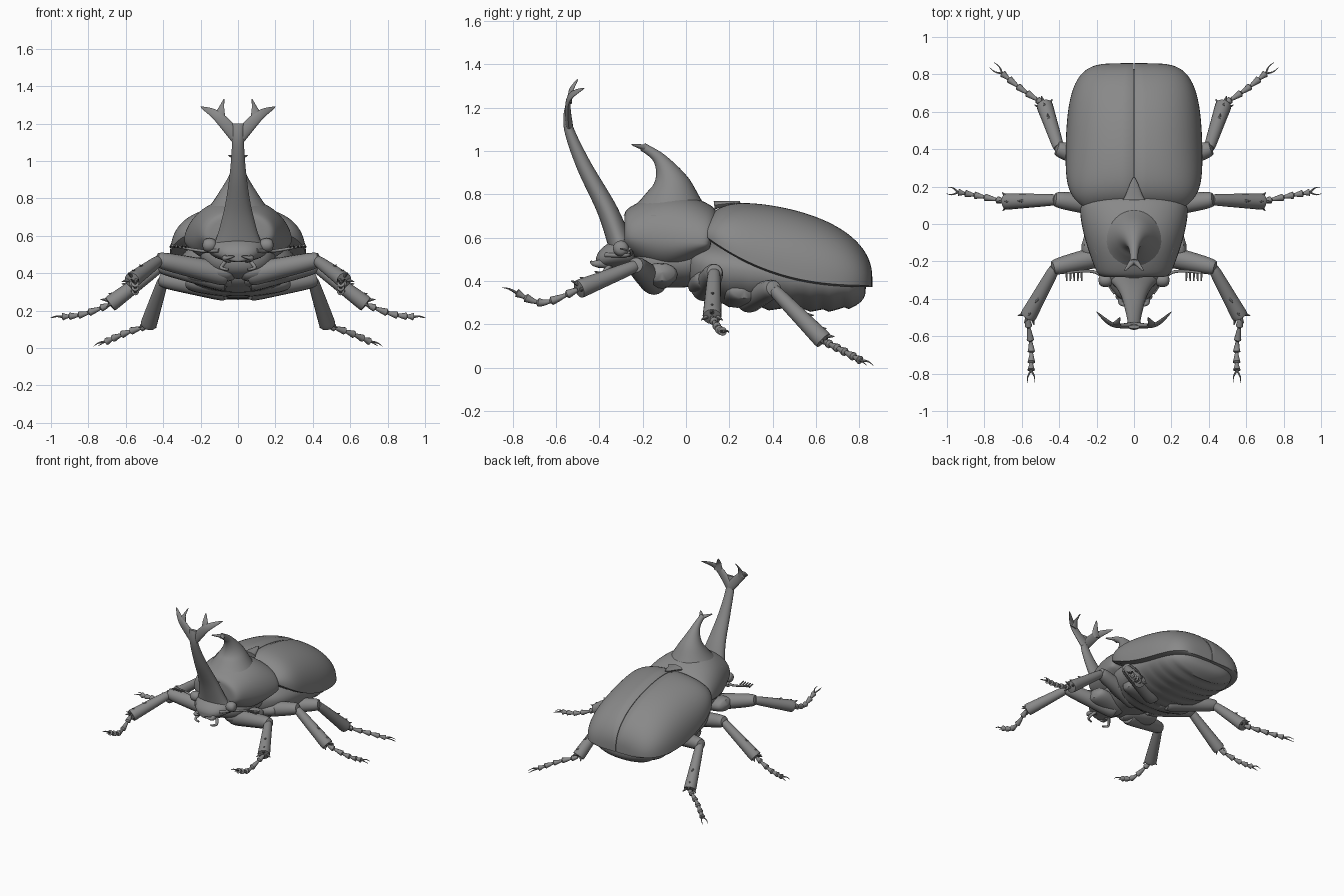
import bpy, bmesh
from math import sin, cos, pi, exp, copysign
from mathutils import Vector

cube = bpy.data.objects.get("Cube")
if cube:
    bpy.data.objects.remove(cube, do_unlink=True)

shell = bpy.data.materials.new("shell grey")
shell.use_nodes = True
grey = (.25, .25, .25, 1)
shell.diffuse_color = grey
shell.node_tree.nodes["Principled BSDF"].inputs["Base Color"].default_value = grey
parts = []
SIDEWAYS, UPWARD = Vector((1, 0, 0)), Vector((0, 0, 1))


def taper(start, end, power=1):
    """Thickness that shrinks from start to end along a part."""
    return lambda t: end + (start - end) * (1 - t) ** power


def rounded(t, power):
    """Superellipse from zero to one and back, for rounded ends."""
    return max(0, 1 - abs(2 * t - 1) ** power) ** (1 / power)


def closing(t, power):
    """Superellipse that starts at one and closes at the far end."""
    return max(0, 1 - t ** power) ** (1 / power)


def eased(count):
    """Steps from zero to one, closer together near both ends."""
    return [(1 - cos(pi * i / count)) / 2 for i in range(count + 1)]


def bent(value, power):
    return copysign(abs(value) ** power, value)


def skin(name, rings, mirror):
    """Bridge closed rings of points and cap both ends."""
    bm = bmesh.new()
    loops = [[bm.verts.new(point) for point in ring] for ring in rings]
    count = len(loops[0])
    for near, far in zip(loops, loops[1:]):
        for i in range(count):
            j = (i + 1) % count
            bm.faces.new((near[i], near[j], far[j], far[i]))
    bm.faces.new(loops[0])
    bm.faces.new(loops[-1])
    bmesh.ops.recalc_face_normals(bm, faces=bm.faces)
    mesh = bpy.data.meshes.new(name)
    bm.to_mesh(mesh)
    bm.free()
    mesh.materials.append(shell)
    part = bpy.data.objects.new(name, mesh)
    bpy.context.collection.objects.link(part)
    if mirror:
        part.modifiers.new("Mirror", 'MIRROR')
    parts.append(part)


def spline(points, t):
    """Point on a Catmull-Rom curve through the given points."""
    spans = len(points) - 1
    i = min(int(t * spans), spans - 1)
    u = t * spans - i
    a, b, c, d = (Vector(points[min(max(k, 0), spans)]) for k in range(i - 1, i + 3))
    return b + u / 2 * (c - a + u * (2 * a - 5 * b + 4 * c - d + u * (3 * (b - c) + d - a)))


def tube(name, points, radius, depth=None, across=SIDEWAYS, mirror=True, steps=16, sides=16):
    """Sweep an ellipse along a curve; radius and depth are functions of t."""
    depth = depth or radius
    rings = []
    for i in range(steps + 1):
        t = i / steps
        tangent = spline(points, min(t + .01, 1)) - spline(points, max(t - .01, 0))
        tangent.normalize()
        wide = (across - tangent * across.dot(tangent)).normalized()
        deep = tangent.cross(wide)
        a, b = max(radius(t), .001), max(depth(t), .001)
        angles = [2 * pi * k / sides for k in range(sides)]
        rings.append([spline(points, t) + wide * a * cos(q) + deep * b * sin(q) for q in angles])
    skin(name, rings, mirror)


def body(name, front, back, ends, width, top, middle, bottom, lean=0, sides=48):
    """Loft along y; width and heights are functions of t."""
    rings = []
    for t in eased(40):
        size = max(rounded(t, ends), .02)
        ring = []
        for k in range(sides):
            q = 2 * pi * k / sides
            limit = top(t) if sin(q) > 0 else bottom(t)
            z = middle(t) + abs(bent(sin(q), .95)) * size * (limit - middle(t))
            y = front + (back - front) * t + lean * t * (z - top(1))
            ring.append((size * width(t) * bent(cos(q), .95), y, z))
        rings.append(ring)
    skin(name, rings, False)


# Abdomen with stepped belly plates
body("abdomen", 0, .83, 3.5, width=lambda t: .32, top=taper(.62, .5), middle=taper(.48, .38),
     bottom=lambda t: .28 - .04 * t + .018 * (t * 9 % 1))

# Wing cases, each dipping into the centre seam
rings = []
for t in eased(40):
    shoulder = (1 - t) ** 12
    width = .345 * closing(t, 4.3) * (1 - .25 * shoulder) + .02
    edge = taper(.6, .38, 2.5)(t)
    top = .41 + .36 * closing(t, 2.2) - .08 * shoulder
    y = .1 + .76 * t
    ring = [(.002, y, edge - .004), (width * .9, y, edge - .008)]
    for k in range(25):
        q = k / 24 * pi / 2
        x = width * bent(cos(q), .85)
        seam = .014 * exp(-(x / .009) ** 2)
        ring.append((x + .002, y, edge + (top - edge) * bent(sin(q), .85) - seam))
    rings.append(ring)
skin("wing_case", rings, True)
tube("scutellum", [(0, .13, .75), (0, .25, .765)], taper(.06, .003), taper(.02, .004), mirror=False)

# Thorax, its hump and small forked horn
body("pronotum", -.285, .15, 12, width=lambda t: .19 + .1 * sin(t * pi / 2),
     top=lambda t: .73 + .07 * sin(pi * t), middle=taper(.61, .57),
     bottom=lambda t: .53 - .09 * sin(pi * t), lean=.22)
body("thorax_underside", -.25, .13, 3, width=lambda t: .2, top=lambda t: .6,
     middle=lambda t: .49, bottom=lambda t: .37)
tube("thorax_horn", [(0, -.07, .7), (0, -.07, .85), (0, -.12, .96), (0, -.2, 1.02)],
     taper(.22, .02, 2.6), mirror=False, steps=24, sides=32)
tube("thorax_horn_tip", [(0, -.19, 1.015), (.05, -.25, 1.03)], taper(.021, .003), taper(.016, .003))

# Head, eyes and mouthparts
body("head", -.415, -.24, 12, width=lambda t: .17 * t ** .35, top=lambda t: .5 + .13 * t ** .5,
     middle=taper(.5, .54), bottom=lambda t: .46)
tube("eye", [(.115, -.3, .55), (.19, -.3, .55)], lambda t: .037 * rounded(t, 2), across=UPWARD)
tube("mandible", [(.05, -.36, .48), (.07, -.42, .48), (.02, -.44, .49)], taper(.025, .003), across=UPWARD)
tube("palp", [(.06, -.35, .47), (.09, -.39, .43), (.05, -.41, .42)], taper(.012, .006), across=UPWARD)

# Great forked head horn
tube("head_horn", [(0, -.29, .53), (0, -.36, .72), (0, -.47, .93), (0, -.54, 1.1), (0, -.55, 1.2)],
     taper(.145, .03, 3), taper(.06, .01), mirror=False, steps=32, sides=28)
slant = Vector((-1, 0, 1))
tube("head_horn_branch", [(0, -.54, 1.12), (.11, -.54, 1.24), (.2, -.47, 1.29)],
     lambda t: .036 * (1 - t * t), taper(.018, .002), across=slant)
tube("head_horn_prong", [(.1, -.54, 1.22), (.09, -.53, 1.28), (.075, -.5, 1.33)],
     taper(.035, .002), taper(.013, .002), across=slant)

# Antennae with combed clubs
tube("antenna", [(.1, -.37, .52), (.2, -.26, .52), (.36, -.26, .55)], taper(.011, .006), across=UPWARD)
for i in range(5):
    root = Vector((.28 + i * .02, -.26, .54))
    tube("antenna_tooth", [root, root + Vector((0, -.045, .01))], taper(.006, .004), steps=1, sides=6)


def leg(name, root, knee, ankle, bend, toe):
    """Femur, spurred tibia, beaded tarsus and two claws."""
    root, knee, ankle, bend, toe = map(Vector, (root, knee, ankle, bend, toe))
    tube(name + "_femur", [root, knee + (knee - root) * .06],
         lambda t: (.068 - .026 * t) * rounded(t, 5), across=UPWARD, steps=24)
    tube(name + "_tibia", [knee, ankle], lambda t: (.028 + .018 * t) * rounded(t, 9), across=UPWARD, steps=24)
    down = (ankle - knee).normalized()
    side = down.cross(UPWARD).normalized()
    rise = side.cross(down)
    for t, way in ((.55, rise), (.8, rise), (.95, rise), (.95, side), (.95, -side)):
        base = knee.lerp(ankle, t) + way * .02
        tube(name + "_spur", [base, base + way * .03 + down * .035], taper(.014, .002),
             across=slant, steps=2, sides=8)
    heel = bend.lerp(toe, .65)
    tube(name + "_tarsus", [ankle, bend, heel], lambda t: .009 + .013 * (t * 5 % 1),
         across=UPWARD, steps=40, sides=10)
    spread = (toe - heel).cross(UPWARD).normalized() * .018
    for way in (spread, -spread):
        middle = heel.lerp(toe, .5) + way + UPWARD * .006
        tube(name + "_claw", [heel, middle, toe + way], taper(.007, .001), across=UPWARD, steps=6, sides=6)


leg("front_leg", (.05, -.14, .39), (.42, -.23, .47), (.57, -.5, .36), (.55, -.66, .3), (.55, -.85, .37))
leg("middle_leg", (.05, .08, .36), (.41, .13, .44), (.69, .12, .23), (.83, .15, .18), (1, .18, .16))
leg("hind_leg", (.05, .28, .31), (.4, .4, .365), (.48, .64, .12), (.6, .72, .08), (.76, .85, .01))

# Coxal plates where the legs meet the belly
for name, y, z in (("front_coxa", -.15, .4), ("middle_coxa", .08, .37), ("hind_coxa", .23, .32)):
    tube(name, [(.01, y, z), (.28, y + .04, z + .04)], lambda t: .055 * rounded(t, 3),
         lambda t: .085 * rounded(t, 3), across=UPWARD)

bpy.ops.object.select_all(action='DESELECT')
for part in parts:
    part.select_set(True)
bpy.context.view_layer.objects.active = parts[0]
bpy.ops.object.shade_smooth_by_angle(angle=.75)
